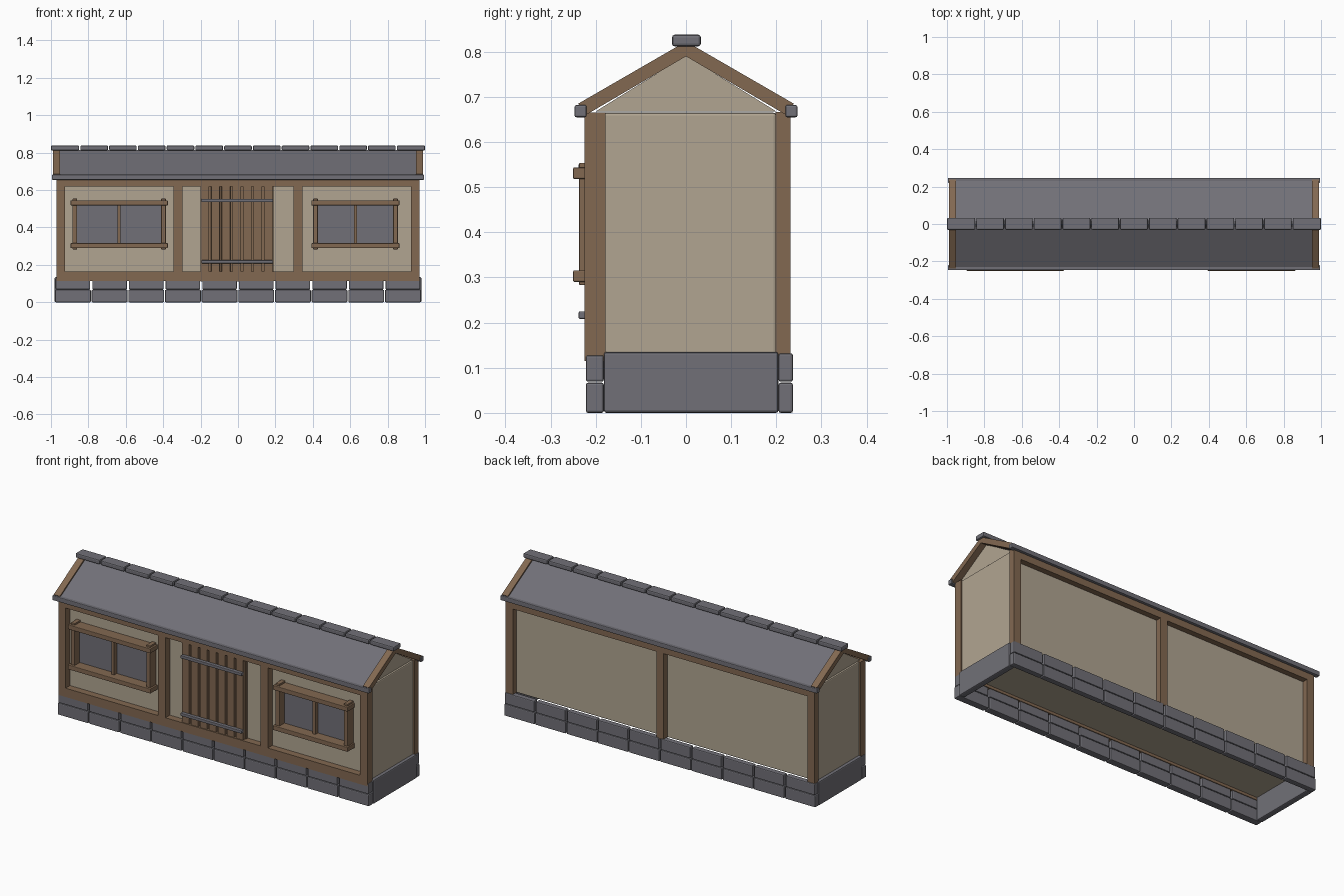
import bpy

if "Cube" in bpy.data.objects:
    bpy.data.objects.remove(bpy.data.objects["Cube"])


def material(name, colour):
    m = bpy.data.materials.new(name)
    m.use_nodes = True
    m.diffuse_color = (*colour, 1)
    m.node_tree.nodes["Principled BSDF"].inputs["Base Color"].default_value = (*colour, 1)
    return m


STONE = material("slate grey", (0.165, 0.163, 0.185))
WOOD = material("timber brown", (0.225, 0.14, 0.083))
PLASTER = material("plaster beige", (0.44, 0.375, 0.285))


def prism(name, profile, x0, x1, mat, bevel=0.0):
    """Extrude a (y, z) profile along x."""
    n = len(profile)
    verts = [(x, y, z) for x in (x0, x1) for y, z in profile]
    faces = [tuple(range(n))[::-1], tuple(range(n, 2 * n))]
    faces += [(i, (i + 1) % n, (i + 1) % n + n, i + n) for i in range(n)]
    mesh = bpy.data.meshes.new(name)
    mesh.from_pydata(verts, [], faces)
    mesh.materials.append(mat)
    ob = bpy.data.objects.new(name, mesh)
    bpy.context.collection.objects.link(ob)
    # Consistent outward normals
    import bmesh
    bm = bmesh.new()
    bm.from_mesh(mesh)
    bmesh.ops.recalc_face_normals(bm, faces=bm.faces)
    bm.to_mesh(mesh)
    bm.free()
    if bevel:
        mod = ob.modifiers.new("soft edges", "BEVEL")
        mod.width = bevel
        mod.segments = 2
    return ob


def box(name, xs, ys, zs, mat, bevel=0.0):
    (y0, y1), (z0, z1) = ys, zs
    return prism(name, [(y0, z0), (y1, z0), (y1, z1), (y0, z1)], *xs, mat, bevel)


# Plaster body and gable
box("wall_body", (-0.962, 0.962), (-0.185, 0.2), (0.13, 0.665), PLASTER, 0.006)
prism("gable", [(-0.2, 0.668), (0.2, 0.668), (0, 0.792)], -0.955, 0.955, PLASTER)

# Stone footing: two courses front and back, one slab at each end
PITCH = 0.196
for side, ys, top in (("front", (-0.222, -0.182), 0.128), ("back", (0.205, 0.237), 0.132)):
    for i in range(10):
        x = -0.98 + i * PITCH
        box(f"{side}_lower_stone", (x + 0.002, x + PITCH - 0.003), ys, (0, 0.067), STONE, 0.005)
        box(f"{side}_upper_stone", (x + 0.005, x + PITCH - 0.006), ys, (0.069, top), STONE, 0.005)
for s in (-1, 1):
    box("end_slab", sorted((s * 0.945, s * 0.98)), (-0.182, 0.205), (0, 0.135), STONE, 0.006)

# Front timber frame
FRONT = (-0.225, -0.178)
for s in (-1, 1):
    box("front_corner_post", sorted((s * 0.925, s * 0.97)), FRONT, (0.115, 0.665), WOOD)
    box("front_inner_post", sorted((s * 0.298, s * 0.345)), FRONT, (0.165, 0.62), WOOD)
box("front_sill_beam", (-0.925, 0.925), FRONT, (0.115, 0.165), WOOD)
box("front_top_beam", (-0.925, 0.925), FRONT, (0.62, 0.665), WOOD)

# Back timber frame
BACK = (0.198, 0.232)
for x in (-0.9475, 0, 0.9475):
    box("back_post", (x - 0.0225, x + 0.0225), BACK, (0.127, 0.617), WOOD)
box("back_top_beam", (-0.97, 0.97), BACK, (0.617, 0.667), WOOD)

# Plank door with iron bars
box("door_backing", (-0.195, 0.19), (-0.198, -0.18), (0.115, 0.62), WOOD)
for i in range(7):
    x = -0.2 + i * 0.0565
    box("door_plank", (x, x + 0.046), (-0.22, -0.19), (0.11, 0.62), WOOD, 0.002)
for z in (0.208, 0.535):
    box("door_bar", (-0.195, 0.188), (-0.238, -0.215), (z, z + 0.017), STONE, 0.003)

# Barred windows
for name, x in (("left", 0.628), ("right", -0.635)):
    box(f"{name}_window_pane", (x - 0.225, x + 0.225), (-0.192, -0.183), (0.3, 0.535), STONE)
    for z in (0.29, 0.518):
        box(f"{name}_window_rail", (x - 0.26, x + 0.26) if x < 0 else (x - 0.235, x + 0.235),
            (-0.25, -0.183), (z, z + 0.026), WOOD, 0.003)
    for s in (-1, 1):
        c = x + s * (0.237 if x < 0 else 0.214)
        box(f"{name}_window_post", (c - 0.0125, c + 0.0125), (-0.237, -0.183), (0.283, 0.554), WOOD, 0.003)
    box(f"{name}_window_mullion", (x - 0.008, x + 0.008), (-0.215, -0.183), (0.3, 0.53), WOOD)

# Roof slopes, gable rafters and eave trims
for s in (-1, 1):
    prism("roof_slope", [(0, 0.814), (s * 0.236, 0.678), (s * 0.228, 0.664), (0, 0.795)],
          -0.955, 0.955, STONE)
    for e in (-1, 1):
        prism("rafter", [(0, 0.823), (s * 0.239, 0.685), (s * 0.222, 0.66), (0, 0.79)],
              *sorted((e * 0.952, e * 0.99)), WOOD)
    box("eave_trim", (-0.995, 0.995), sorted((s * 0.22, s * 0.247)), (0.655, 0.682), STONE, 0.004)

# Ridge cap tiles
TILE = 2 / 13
for i in range(13):
    x = -1 + i * TILE
    box("ridge_tile", (x + (0.003 if i else 0), x + TILE - (0.003 if i < 12 else 0)),
        (-0.031, 0.033), (0.812, 0.838), STONE, 0.006)
